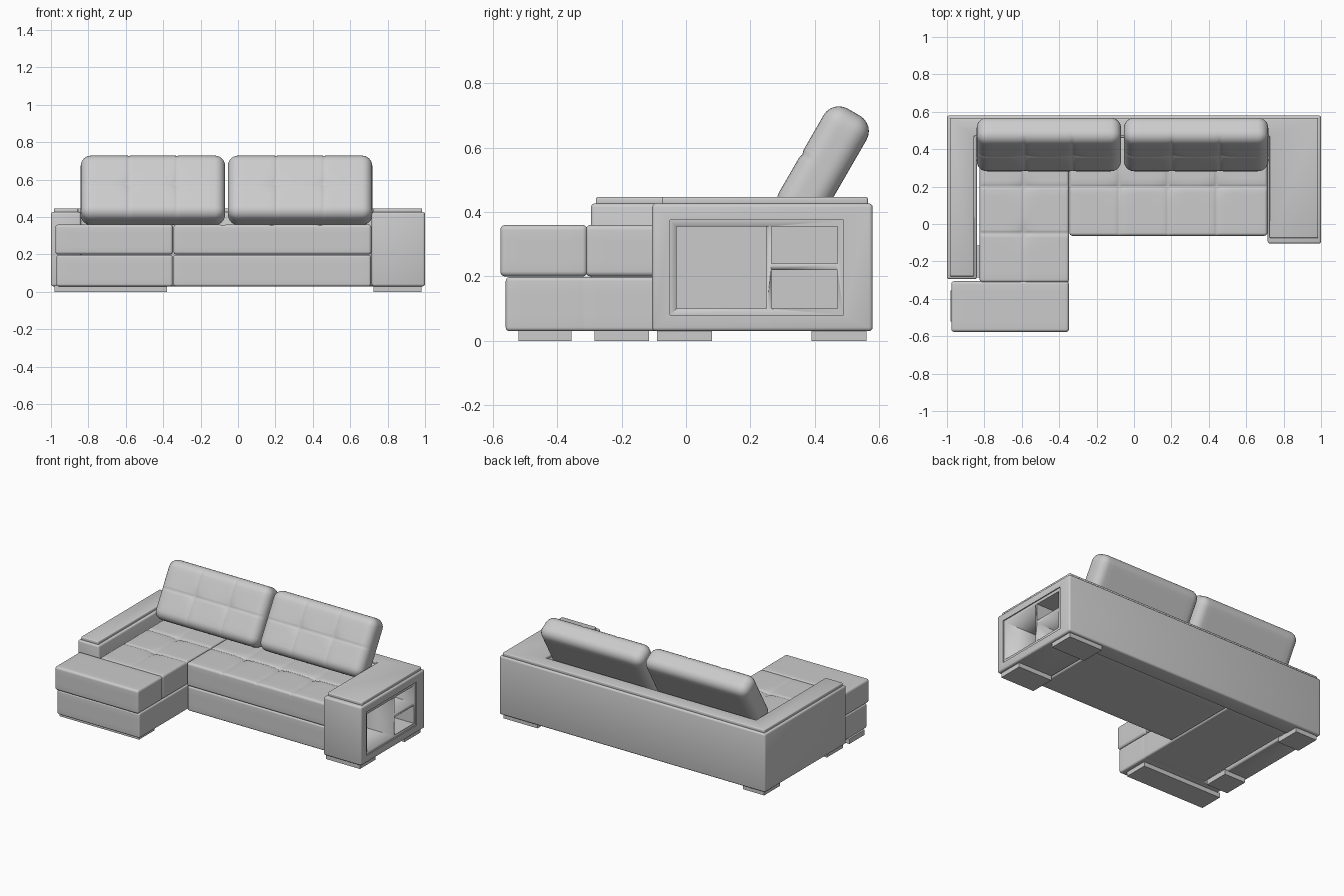
import bpy, bmesh, math
from mathutils import Vector

if "Cube" in bpy.data.objects:
    bpy.data.objects.remove(bpy.data.objects["Cube"])


def finish(name, bm, angle=35):
    bmesh.ops.recalc_face_normals(bm, faces=bm.faces[:])
    me = bpy.data.meshes.new(name)
    bm.to_mesh(me)
    bm.free()
    ob = bpy.data.objects.new(name, me)
    bpy.context.collection.objects.link(ob)
    bpy.ops.object.select_all(action='DESELECT')
    ob.select_set(True)
    bpy.context.view_layer.objects.active = ob
    bpy.ops.object.shade_smooth_by_angle(angle=math.radians(angle))
    return ob


def prism(name, outline, z0, z1, bevel=0.0):
    """Extrude a flat outline upward, with optional rounded edges."""
    bm = bmesh.new()
    face = bm.faces.new([bm.verts.new((x, y, z0)) for x, y in outline])
    new = bmesh.ops.extrude_face_region(bm, geom=[face])['geom']
    top = [g for g in new if isinstance(g, bmesh.types.BMVert)]
    bmesh.ops.translate(bm, verts=top, vec=(0, 0, z1 - z0))
    bmesh.ops.recalc_face_normals(bm, faces=bm.faces[:])
    if bevel:
        bmesh.ops.bevel(bm, geom=bm.edges[:], offset=bevel, segments=3,
                        profile=0.5, affect='EDGES')
    return finish(name, bm)


def box(name, x, y, z, bevel=0.0):
    return prism(name, [(x[0], y[0]), (x[1], y[0]), (x[1], y[1]), (x[0], y[1])],
                 z[0], z[1], bevel)


def samples(lo, hi, r, seams, w):
    """Grid positions: dense at the rounded ends and around seams."""
    ends = [r * (1 - math.tan(math.radians(a))) for a in (45, 30, 15, 0)]
    pts = [lo + e for e in ends] + [hi - e for e in ends]
    n = max(1, round((hi - lo) / 0.045))
    pts += [lo + r + (hi - lo - 2 * r) * i / n for i in range(n + 1)]
    pts += [s + k * w for s in seams for k in (-2, -1, 0, 1, 2)]
    out = []
    for p in sorted(pts):
        if lo - 1e-6 <= p <= hi + 1e-6 and (not out or p - out[-1] > 1e-4):
            out.append(p)
    return out


def cushion(name, x, y, z, r, sx=(), sy=(), depth=0.006, w=0.008, tuft=0.0):
    """Rounded box whose top has stitched grooves at sx and sy."""
    lo, hi = Vector((x[0], y[0], z[0])), Vector((x[1], y[1], z[1]))
    ax = [samples(lo[i], hi[i], r, (sx, sy, ())[i], w) for i in range(3)]
    bm = bmesh.new()
    for k in range(3):
        i, j = (k + 1) % 3, (k + 2) % 3
        for side in (lo[k], hi[k]):
            grid = []
            for a in ax[i]:
                row = []
                for b in ax[j]:
                    p = Vector()
                    p[k], p[i], p[j] = side, a, b
                    row.append(bm.verts.new(p))
                grid.append(row)
            for a in range(len(grid) - 1):
                for b in range(len(grid[0]) - 1):
                    bm.faces.new((grid[a][b], grid[a + 1][b],
                                  grid[a + 1][b + 1], grid[a][b + 1]))
    bmesh.ops.remove_doubles(bm, verts=bm.verts[:], dist=1e-5)
    for v in bm.verts:
        q = Vector([min(max(v.co[i], lo[i] + r), hi[i] - r) for i in range(3)])
        d = (v.co - q).normalized()
        p = q + d * r
        if d.z > 0.01:
            gx = max([math.exp(-((p.x - s) / w) ** 2) for s in sx], default=0)
            gy = max([math.exp(-((p.y - s) / w) ** 2) for s in sy], default=0)
            p.z -= depth * max(gx, gy) * d.z
            for a in sx:
                for b in sy:
                    dist2 = (p.x - a) ** 2 + (p.y - b) ** 2
                    p.z -= tuft * math.exp(-dist2 / 0.0012) * d.z
        v.co = p
    return finish(name, bm, 60)


# Arms and back as one U-shaped body, with a thin cap on top
body = prism("arms_and_back",
             [(-1, -.295), (-.84, -.295), (-.84, .46), (.715, .46),
              (.715, -.105), (1, -.105), (1, .58), (-1, .58)], .03, .427, .012)
prism("top_cap",
      [(-.985, -.28), (-.855, -.28), (-.855, .47), (.725, .47),
       (.725, -.075), (.985, -.075), (.985, .565), (-.985, .565)], .42, .447, .006)

# Shelf niche in the outer side of the right arm
cuts = [((.993, 1.1), (-.05, .49), (.08, .375)),
        ((.76, 1.1), (-.03, .25), (.10, .355)),
        ((.76, 1.1), (.265, .47), (.24, .355)),
        ((.76, 1.1), (.265, .47), (.10, .22))]
for c in cuts:
    cutter = box("niche_cutter", *c)
    cutter.hide_render = True
    bpy.context.view_layer.objects.active = body
    mod = body.modifiers.new("niche", 'BOOLEAN')
    mod.operation, mod.solver, mod.object = 'DIFFERENCE', 'EXACT', cutter
    bpy.ops.object.modifier_apply(modifier=mod.name)
    bpy.data.objects.remove(cutter)

# Lower bases
cushion("seat_base", (-.345, .71), (-.055, .47), (.03, .198), .012)
cushion("chaise_base_rear", (-.82, -.35), (-.33, .47), (.03, .198), .012)
cushion("chaise_base_front", (-.97, -.35), (-.56, -.305), (.03, .198), .012)

# Seat cushions with stitched seams
cushion("seat_cushion", (-.345, .713), (-.063, .47), (.2, .36), .016,
        sx=(-.08, .18, .44), sy=(.2,), tuft=.008)
cushion("chaise_cushion_rear", (-.825, -.348), (-.312, .47), (.2, .36), .016,
        sx=(-.59,), sy=(-.05, .2), tuft=.008)
cushion("chaise_cushion_front", (-.977, -.348), (-.577, -.306), (.2, .36), .016)

# Leaning back cushions
for side, cx in (("left", -.455), ("right", .332)):
    c = cushion("back_cushion_" + side, (-.386, .386), (-.193, .193),
                (-.077, .077), .055, sx=(-.128, .128), sy=(0,),
                depth=.004, tuft=.008)
    c.location = (cx, .425, .543)
    c.rotation_euler = (math.radians(60), 0, 0)

# Block feet
feet = {"chaise_foot": ((-.98, -.38), (-.52, -.355)),
        "left_arm_front_foot": ((-.98, -.82), (-.285, -.115)),
        "left_arm_back_foot": ((-.98, -.82), (.39, .56)),
        "right_arm_front_foot": ((.725, .98), (-.09, .08)),
        "right_arm_back_foot": ((.725, .98), (.39, .56))}
for name, (fx, fy) in feet.items():
    box(name, fx, fy, (0, .034))
